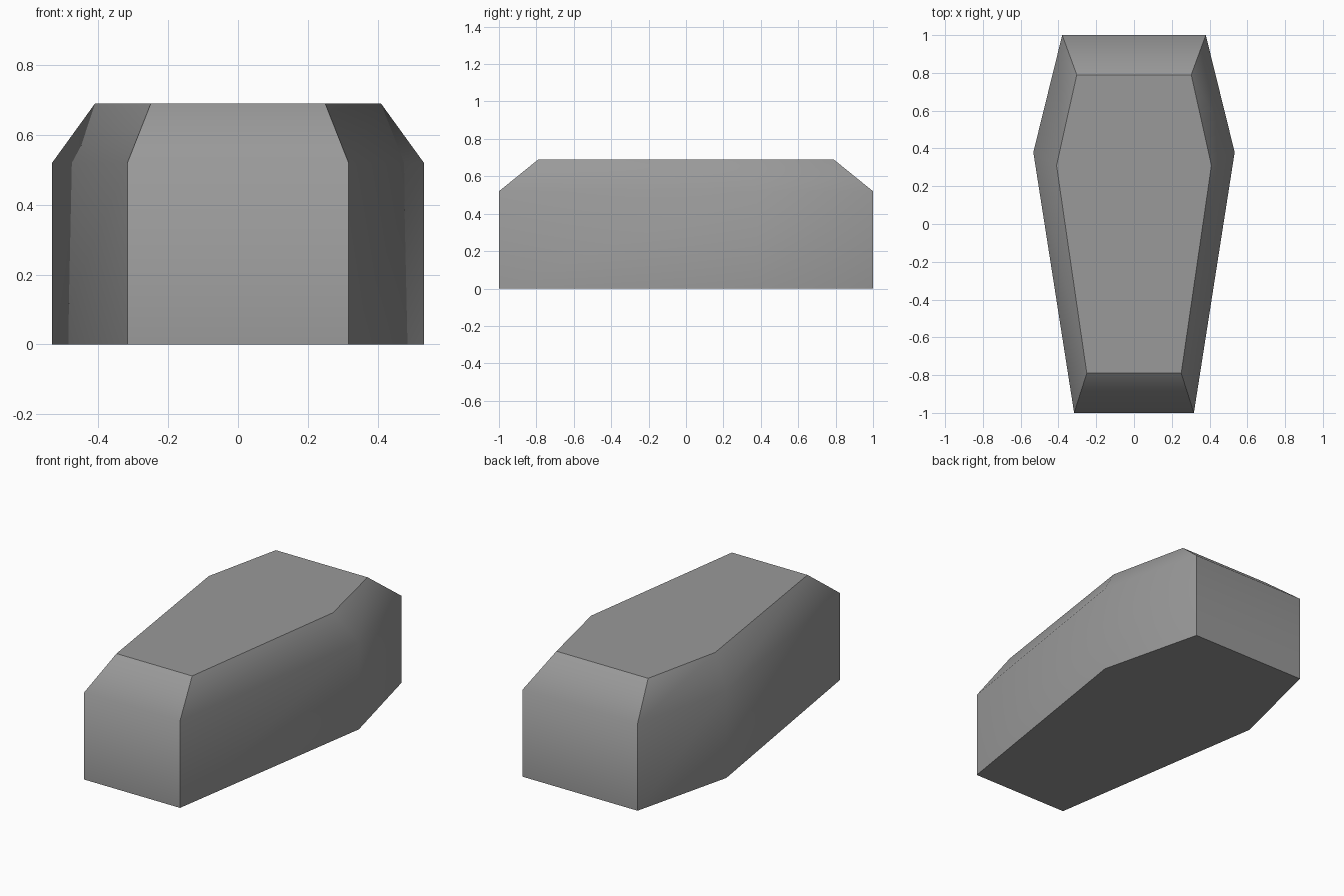
import bpy, bmesh

cube = bpy.data.objects.get("Cube")
if cube:
    bpy.data.objects.remove(cube, do_unlink=True)

# One plain grey for the whole casket
grey = bpy.data.materials.new("stone_grey")
grey.use_nodes = True
colour = (0.32, 0.32, 0.32, 1)
grey.diffuse_color = colour
grey.node_tree.nodes["Principled BSDF"].inputs["Base Color"].default_value = colour

# Half outlines (x, y) from foot to head
WALL = [(0.317, -1), (0.533, 0.38), (0.38, 1)]
LID = [(0.25, -0.79), (0.41, 0.31), (0.303, 0.79)]
RIM_Z, TOP_Z = 0.52, 0.69


def ring(bm, half, z):
    """Mirror a half outline into a closed six-sided ring."""
    outline = half + [(-x, y) for x, y in reversed(half)]
    return [bm.verts.new((x, y, z)) for x, y in outline]


bm = bmesh.new()
rings = [ring(bm, WALL, 0), ring(bm, WALL, RIM_Z), ring(bm, LID, TOP_Z)]

# Upright walls and sloping lid edges
for low, high in zip(rings, rings[1:]):
    for i in range(len(low)):
        j = (i + 1) % len(low)
        bm.faces.new((low[i], low[j], high[j], high[i]))

# Flat base and lid top
bm.faces.new(reversed(rings[0]))
bm.faces.new(rings[2])
bm.normal_update()

# Walls blend into the lid slopes; base, top and end corners stay crisp
for face in bm.faces:
    face.smooth = True
for edge in bm.edges:
    a, b = edge.verts
    flat_rim = any(abs(f.normal.z) > 0.99 for f in edge.link_faces)
    end_corner = a.co.z != b.co.z and abs(a.co.y) > 0.7
    edge.smooth = not (flat_rim or end_corner)

mesh = bpy.data.meshes.new("casket")
bm.to_mesh(mesh)
bm.free()
mesh.materials.append(grey)
casket = bpy.data.objects.new("casket", mesh)
bpy.context.collection.objects.link(casket)
